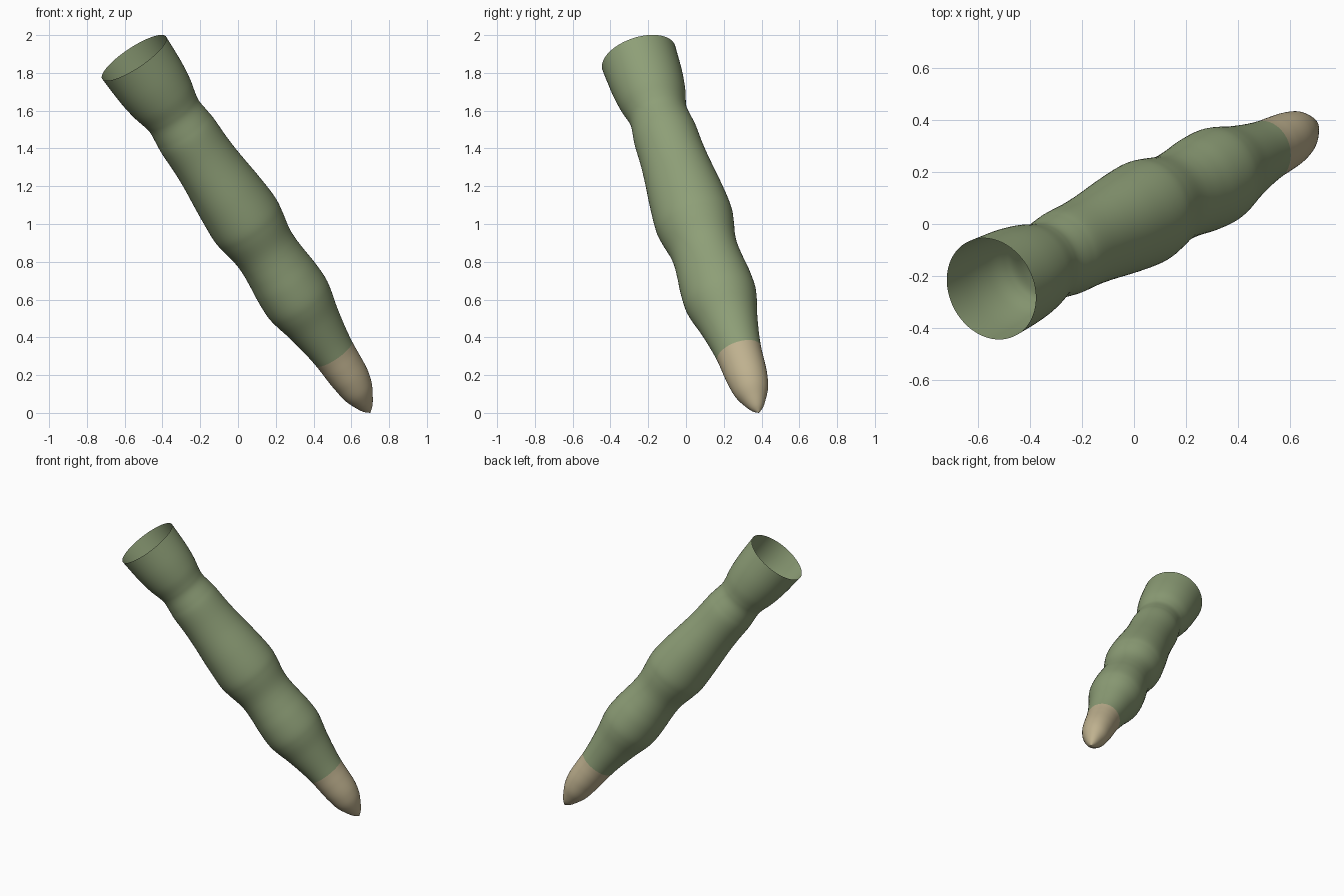
import bpy, bmesh, math
from mathutils import Vector

if "Cube" in bpy.data.objects:
    bpy.data.objects.remove(bpy.data.objects["Cube"])

TIP = Vector((0.70, 0.385, 0.0))
RIM = Vector((-0.55, -0.25, 1.88))
SIDES, STEPS = 64, 6

# Profile: distance from tip along the axis, radius
PROFILE = [(0, 0), (.03, .032), (.08, .062), (.14, .089), (.22, .105), (.30, .112),
           (.37, .117), (.46, .129), (.59, .154), (.69, .179), (.76, .189),
           (.86, .186), (.95, .177), (1.03, .172), (1.10, .176), (1.20, .195),
           (1.28, .203), (1.43, .193), (1.59, .177), (1.70, .170), (1.82, .168),
           (1.88, .162), (1.95, .155), (2.00, .162), (2.08, .181), (2.19, .195),
           (2.345, .203)]
CLAW_END = 0.385


def material(name, rgb):
    m = bpy.data.materials.new(name)
    m.diffuse_color = (*rgb, 1)
    m.use_nodes = True
    m.node_tree.nodes["Principled BSDF"].inputs["Base Color"].default_value = m.diffuse_color
    return m


def spline(pts, n):
    """Smooth curve through the points."""
    v = [Vector(p) for p in pts]
    out = []
    for i in range(len(v) - 1):
        p0, p1, p2, p3 = v[max(i - 1, 0)], v[i], v[i + 1], v[min(i + 2, len(v) - 1)]
        for k in range(n):
            s = k / n
            out.append(0.5 * (2 * p1 + (p2 - p0) * s + (2 * p0 - 5 * p1 + 4 * p2 - p3) * s * s
                              + (3 * p1 - p0 - 3 * p2 + p3) * s ** 3))
    return out + [v[-1]]


# Cross-section frame, long axis of the slightly oval section along u
axis = (RIM - TIP).normalized()
side = Vector((0, 1, 0)).cross(axis).normalized()
depth = axis.cross(side)
if side.x < 0:
    side = -side
if depth.y < 0:
    depth = -depth
ang = math.radians(65)
u = side * math.cos(ang) + depth * math.sin(ang)
v = depth * math.cos(ang) - side * math.sin(ang)


def centre(t):
    """Slightly bowed centre line."""
    bow = 0.014 * min(1, t / 0.2) * min(1, (2.345 - t) / 1.0)
    return TIP + axis * t + side * bow


# Finger-like body with open top and claw-like tip
bm = bmesh.new()
tip = bm.verts.new(TIP)
rings, stations = [], []
for t, r in spline(PROFILE, STEPS)[1:]:
    oval = 0.035 * max(0, min(1, (2.0 - t) / 0.4))
    c = centre(t)
    rings.append([bm.verts.new(c + u * (r * (1 + oval) * math.cos(a)) + v * (r * (1 - oval) * math.sin(a)))
                  for a in (2 * math.pi * i / SIDES for i in range(SIDES))])
    stations.append(t)

for i in range(SIDES):
    j = (i + 1) % SIDES
    bm.faces.new((tip, rings[0][j], rings[0][i])).material_index = 1
    for k in range(len(rings) - 1):
        f = bm.faces.new((rings[k][i], rings[k][j], rings[k + 1][j], rings[k + 1][i]))
        f.material_index = 1 if (stations[k] + stations[k + 1]) / 2 < CLAW_END else 0

# Make the normals face outwards
bm.normal_update()
f = rings[60][0].link_faces[0]
if f.normal.dot(f.calc_center_median() - centre(stations[60])) < 0:
    bmesh.ops.reverse_faces(bm, faces=bm.faces[:])
for f in bm.faces:
    f.smooth = True

mesh = bpy.data.meshes.new("finger_segment")
bm.to_mesh(mesh)
bm.free()
mesh.materials.append(material("moss green", (0.27, 0.345, 0.185)))
mesh.materials.append(material("claw tan", (0.52, 0.44, 0.275)))
obj = bpy.data.objects.new("finger_segment", mesh)
bpy.context.collection.objects.link(obj)
